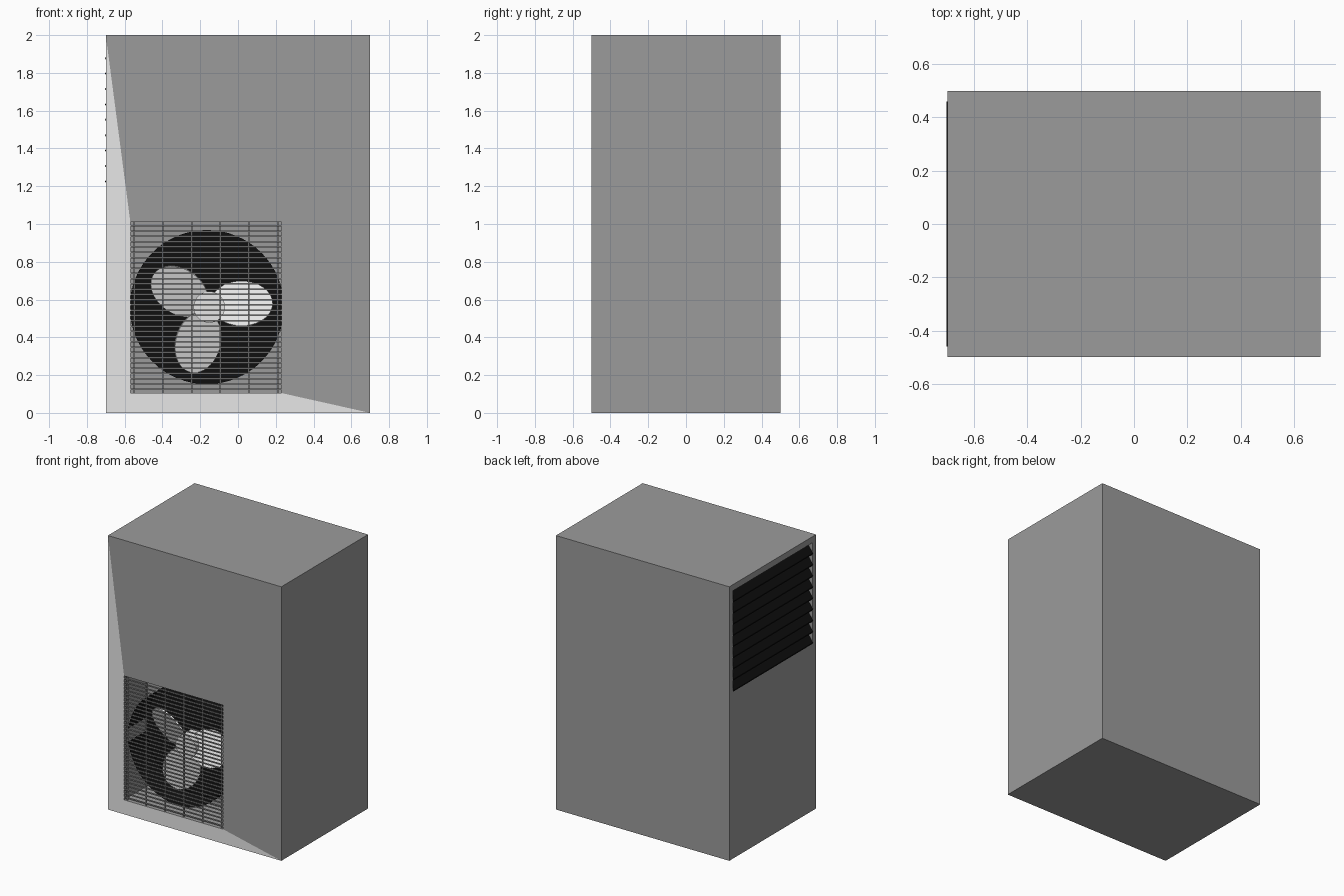
import bpy, bmesh, math
from mathutils import Matrix, Vector

if "Cube" in bpy.data.objects:
    bpy.data.objects.remove(bpy.data.objects["Cube"])


def material(name, v):
    m = bpy.data.materials.new(name)
    m.diffuse_color = (v, v, v, 1)
    m.use_nodes = True
    m.node_tree.nodes["Principled BSDF"].inputs["Base Color"].default_value = m.diffuse_color
    return m


GREY = material("casing grey", 0.33)
LIGHT = material("light grey", 0.8)
BLACK = material("black", 0.005)


def finish(name, bm, *mats, smooth=False):
    me = bpy.data.meshes.new(name)
    bm.to_mesh(me)
    bm.free()
    for m in mats:
        me.materials.append(m)
    ob = bpy.data.objects.new(name, me)
    bpy.context.collection.objects.link(ob)
    if smooth:
        bpy.context.view_layer.objects.active = ob
        ob.select_set(True)
        bpy.ops.object.shade_smooth_by_angle()
        ob.select_set(False)
    return ob


def add_box(bm, lo, hi):
    lo, hi = Vector(lo), Vector(hi)
    size = hi - lo
    bmesh.ops.create_cube(bm, size=1, matrix=Matrix.Translation((lo + hi) / 2) @ Matrix.Diagonal((*size, 1)))


def add_recess(bm, hole, inward):
    # side walls and back of a pocket sunk from a rectangular hole
    back = [p + inward for p in hole]
    for i in range(4):
        j = (i + 1) % 4
        add_face(bm, [hole[i], hole[j], back[j], back[i]])
    add_face(bm, back)


def add_face(bm, pts, mat=0):
    f = bm.faces.new([bm.verts.new(p) for p in pts])
    f.material_index = mat


# Casing with a fan opening in front and a vent opening on the left
W, D, H = 0.7, 0.5, 2.0
FX0, FX1, FZ0, FZ1 = -0.57, 0.23, 0.105, 1.01
VY, VZ0, VZ1 = 0.46, 1.22, 1.955
bm = bmesh.new()
front = [Vector(p) for p in ((-W, -D, 0), (W, -D, 0), (W, -D, H), (-W, -D, H))]
fan_hole = [Vector(p) for p in ((FX0, -D, FZ0), (FX1, -D, FZ0), (FX1, -D, FZ1), (FX0, -D, FZ1))]
left = [Vector(p) for p in ((-W, D, 0), (-W, -D, 0), (-W, -D, H), (-W, D, H))]
vent_hole = [Vector(p) for p in ((-W, VY, VZ0), (-W, -VY, VZ0), (-W, -VY, VZ1), (-W, VY, VZ1))]
a, b = front, fan_hole
add_face(bm, [a[3], a[0], a[1], b[1], b[0], b[3]], 1)
add_face(bm, [a[1], a[2], a[3], b[3], b[2], b[1]])
a, b = left, vent_hole
add_face(bm, [a[3], a[0], a[1], b[1], b[0], b[3]])
add_face(bm, [a[1], a[2], a[3], b[3], b[2], b[1]])
add_face(bm, [(W, D, 0), (-W, D, 0), (-W, D, H), (W, D, H)])
add_face(bm, [(W, -D, 0), (W, D, 0), (W, D, H), (W, -D, H)])
add_face(bm, [(-W, -D, H), (W, -D, H), (W, D, H), (-W, D, H)])
add_face(bm, [(-W, D, 0), (W, D, 0), (W, -D, 0), (-W, -D, 0)])
add_recess(bm, fan_hole, Vector((0, 0.27, 0)))
add_recess(bm, vent_hole, Vector((0.06, 0, 0)))
bmesh.ops.remove_doubles(bm, verts=bm.verts, dist=1e-5)
finish("casing", bm, GREY, LIGHT)

# Black fan shroud: a ring with a closed back
CX, CZ, R = -0.165, 0.56, 0.408
bm = bmesh.new()
N = 64
rings = [[bm.verts.new((CX + R * math.cos(t), y, CZ + R * math.sin(t)))
          for t in (math.tau * i / N for i in range(N))] for y in (-0.45, -0.24)]
for i in range(N):
    j = (i + 1) % N
    bm.faces.new((rings[0][i], rings[1][i], rings[1][j], rings[0][j]))
bm.faces.new(list(reversed(rings[1])))
finish("fan_shroud", bm, BLACK, smooth=True)

# Fan hub
HX = -0.152
bm = bmesh.new()
bmesh.ops.create_cone(bm, cap_ends=True, segments=40, radius1=0.083, radius2=0.083, depth=0.12,
                      matrix=Matrix.Translation((HX, -0.325, CZ)) @ Matrix.Rotation(math.pi / 2, 4, 'X'))
finish("fan_hub", bm, LIGHT, smooth=True)

# Three pitched oval blades: angle about the hub, centre distance
for k, (deg, dist, axis) in enumerate(((6, 0.172, 0), (152, 0.178, 146), (252, 0.195, 254))):
    bm = bmesh.new()
    bmesh.ops.create_cone(bm, cap_ends=True, segments=40, radius1=1, radius2=1, depth=0.012)
    ang = math.radians(deg)
    # local x = radial, local y = tangential, local z = towards the front
    stand = Matrix.Rotation(math.pi / 2, 4, 'X')
    place = Matrix.Translation((HX + dist * math.cos(ang), -0.345, CZ + dist * math.sin(ang)))
    spin = Matrix.Rotation(math.radians(axis), 4, 'Z')
    pitch = Matrix.Rotation(math.radians(-22), 4, 'X')
    bm.transform(place @ stand @ spin @ pitch @ Matrix.Diagonal((0.165, 0.128, 1, 1)))
    finish(f"fan_blade_{k + 1}", bm, LIGHT)

# Wire grille over the fan
bm = bmesh.new()
T = 0.004
bars = 32
for i in range(bars):
    z = FZ0 + 0.02 + (FZ1 - FZ0 - 0.04) * i / (bars - 1)
    add_box(bm, (FX0, -D, z - T), (FX1, -D + 2 * T, z + T))
for i in range(6):
    x = FX0 + 0.02 + (FX1 - FX0 - 0.04) * i / 5
    add_box(bm, (x - T, -D + 2 * T, FZ0), (x + T, -D + 4 * T, FZ1))
finish("fan_grille", bm, GREY)

# Sloping vent slats, outer edge low
bm = bmesh.new()
step = 0.0815
for i in range(9):
    z = VZ1 - 0.002 - step * (i + 1)
    xo, xi, t = -W - 0.003, -W + 0.05, 0.008
    prof = ((xo, z), (xo, z + t), (xi, z + step), (xi, z + step - t))
    ends = [[bm.verts.new((x, y, zz)) for x, zz in prof] for y in (-VY, VY)]
    for j in range(4):
        n = (j + 1) % 4
        bm.faces.new((ends[0][j], ends[0][n], ends[1][n], ends[1][j]))
    bm.faces.new(ends[0])
    bm.faces.new(ends[1])
bmesh.ops.recalc_face_normals(bm, faces=bm.faces)
finish("vent_slats", bm, BLACK)
